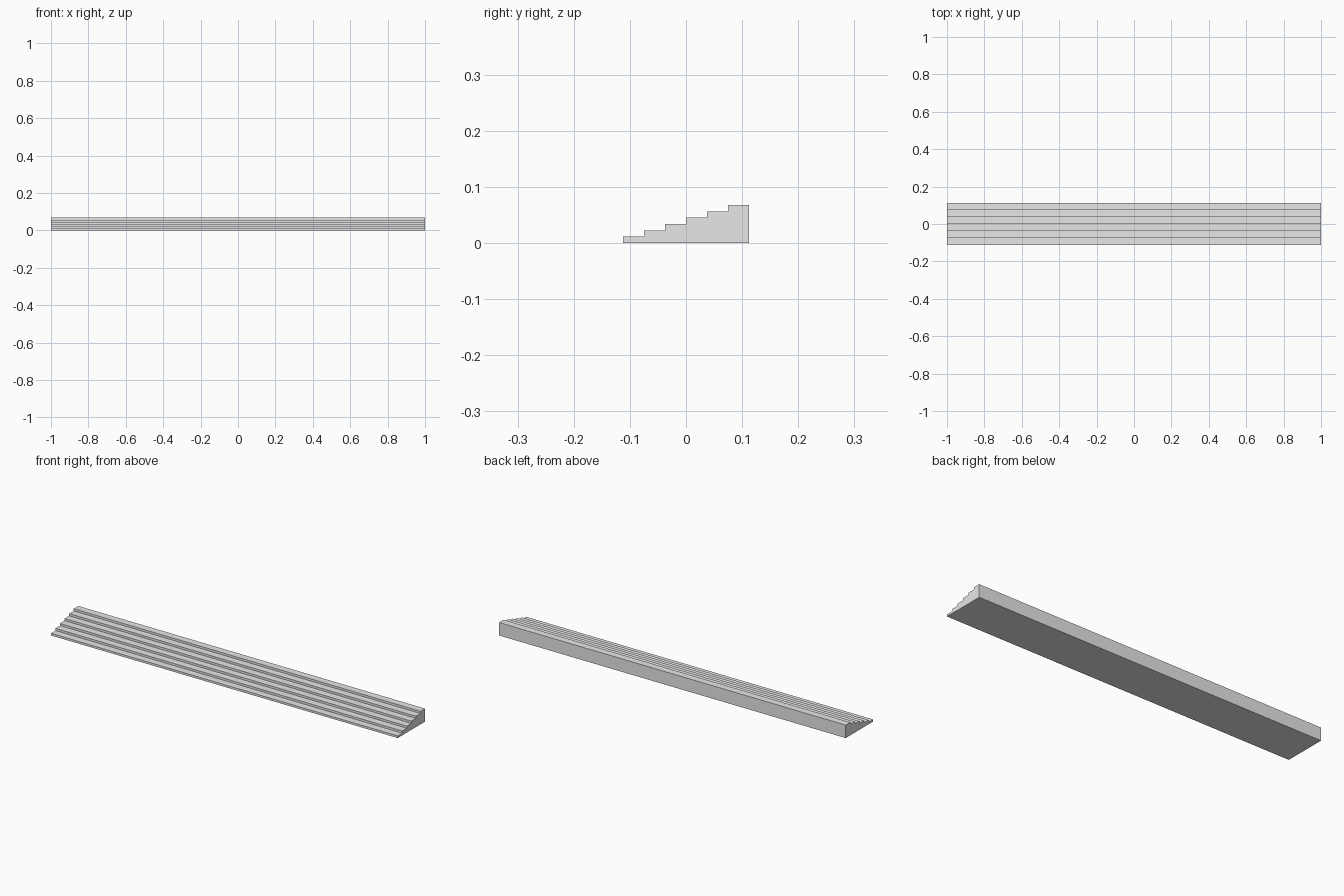
import bpy
import bmesh

cube = bpy.data.objects.get("Cube")
if cube:
    bpy.data.objects.remove(cube, do_unlink=True)

STEPS = 6
LENGTH = 2.0
TREAD = 0.0375
RISE = 0.0113

# Plain light grey material
grey = bpy.data.materials.new("light_grey")
grey.use_nodes = True
colour = (0.8, 0.8, 0.8, 1.0)
grey.diffuse_color = colour
grey.node_tree.nodes["Principled BSDF"].inputs["Base Color"].default_value = colour

# Stepped side profile, rising from the front to the back
front = -STEPS * TREAD / 2
profile = [(-front, 0.0), (front, 0.0)]
for i in range(STEPS):
    z = (i + 1) * RISE
    profile += [(front + i * TREAD, z), (front + (i + 1) * TREAD, z)]

# Solid staircase, extruded along its width
bm = bmesh.new()
side = bm.faces.new([bm.verts.new((-LENGTH / 2, y, z)) for y, z in profile])
result = bmesh.ops.extrude_face_region(bm, geom=[side], use_keep_orig=True)
moved = [v for v in result["geom"] if isinstance(v, bmesh.types.BMVert)]
bmesh.ops.translate(bm, verts=moved, vec=(LENGTH, 0, 0))
bmesh.ops.recalc_face_normals(bm, faces=bm.faces)

mesh = bpy.data.meshes.new("wide_steps")
bm.to_mesh(mesh)
bm.free()
mesh.materials.append(grey)
steps = bpy.data.objects.new("wide_steps", mesh)
bpy.context.collection.objects.link(steps)
